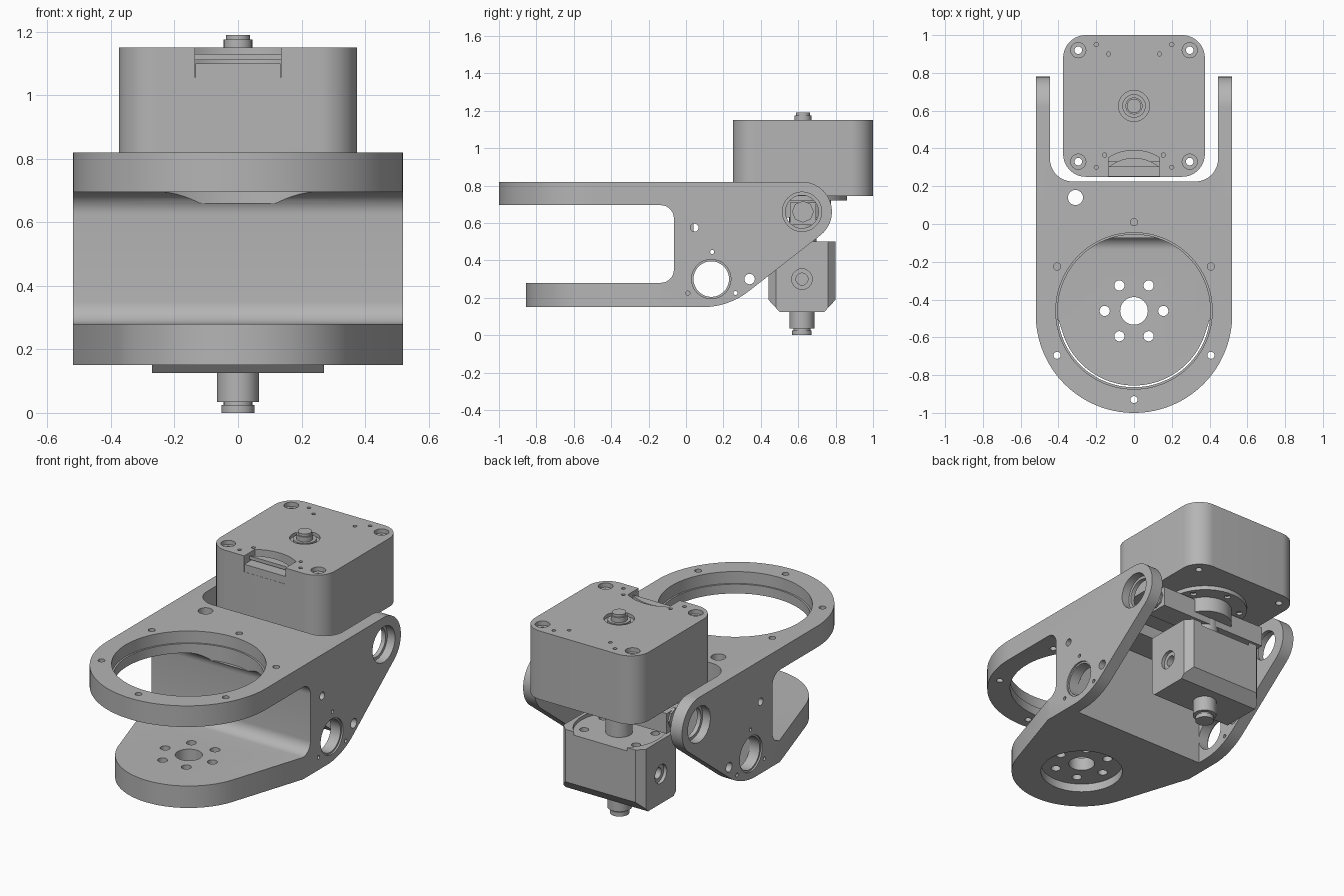
import bpy, bmesh
from math import sin, cos, radians, tau

cube = bpy.data.objects.get("Cube")
if cube:
    bpy.data.objects.remove(cube, do_unlink=True)

grey = bpy.data.materials.new("machined_grey")
grey.use_nodes = True
colour = (0.46, 0.46, 0.46, 1)
grey.diffuse_color = colour
grey.node_tree.nodes["Principled BSDF"].inputs["Base Color"].default_value = colour


def arc(cx, cy, r, a, b, n=16):
    return [(cx + r * cos(radians(a + (b - a) * i / n)),
             cy + r * sin(radians(a + (b - a) * i / n))) for i in range(n + 1)]


def circle(cx, cy, r, n=48):
    return [(cx + r * cos(tau * i / n), cy + r * sin(tau * i / n)) for i in range(n)]


def rect(x0, x1, y0, y1, r=0):
    if r == 0:
        return [(x0, y0), (x1, y0), (x1, y1), (x0, y1)]
    return (arc(x0 + r, y0 + r, r, 180, 270) + arc(x1 - r, y0 + r, r, 270, 360)
            + arc(x1 - r, y1 - r, r, 0, 90) + arc(x0 + r, y1 - r, r, 90, 180))


def prism(name, pts, lo, hi, axis="z"):
    """Extrude a 2D outline along an axis."""
    bm = bmesh.new()
    place = (lambda a, b, h: (a, b, h)) if axis == "z" else (lambda a, b, h: (h, a, b))
    rings = [[bm.verts.new(place(a, b, h)) for a, b in pts] for h in (lo, hi)]
    for ring in rings:
        bm.faces.new(ring)
    for i in range(len(pts)):
        j = (i + 1) % len(pts)
        bm.faces.new((rings[0][i], rings[0][j], rings[1][j], rings[1][i]))
    bmesh.ops.recalc_face_normals(bm, faces=bm.faces)
    mesh = bpy.data.meshes.new(name)
    bm.to_mesh(mesh)
    bm.free()
    mesh.materials.append(grey)
    obj = bpy.data.objects.new(name, mesh)
    bpy.context.collection.objects.link(obj)
    return obj


def activate(obj):
    bpy.ops.object.select_all(action="DESELECT")
    obj.select_set(True)
    bpy.context.view_layer.objects.active = obj


def cut(obj, pts, lo, hi, axis="z"):
    cutter = prism("cutter", pts, lo, hi, axis)
    cutter.hide_render = True
    mod = obj.modifiers.new("cut", "BOOLEAN")
    mod.operation, mod.solver, mod.object = "DIFFERENCE", "EXACT", cutter
    activate(obj)
    bpy.ops.object.modifier_apply(modifier=mod.name)
    bpy.data.objects.remove(cutter, do_unlink=True)


# Bracket: C-shaped side profile with two plates and two rear arms
W, IN = 0.52, 0.445
profile = ([(-1, 0.82), (-1, 0.695)]
           + arc(-0.135, 0.625, 0.07, 90, 0, 10) + arc(-0.135, 0.35, 0.07, 0, -90, 10)
           + [(-0.855, 0.28), (-0.855, 0.15)]
           + arc(0.089, 0.55, 0.4, -90, -52) + arc(0.62, 0.66, 0.16, -52, 90, 32))
bracket = prism("bracket", profile, -W, W, "x")

# Rounded plan of the top and bottom plates
for y, sweep, z0, z1 in ((-0.48, arc(0, -0.48, W, 0, -180, 64), 0.5, 1),
                         (-0.135, [(W, -0.135)] + arc(0, -0.46, 0.395, -18, -162, 64)
                          + [(-W, -0.135)], 0, 0.5)):
    cut(bracket, [(0.7, y)] + sweep + [(-0.7, y), (-0.7, -1.2), (0.7, -1.2)], z0, z1)

# Space between the arms and behind the wall
cut(bracket, rect(-IN, IN, 0.225, 1.3, 0.12), 0, 1)
cut(bracket, rect(-IN, IN, 0.04, 0.5), 0, 0.695)

# Large ring bore with its seat, and bolt circle
cut(bracket, circle(0, -0.46, 0.404, 96), 0.66, 1)
cut(bracket, circle(0, -0.46, 0.414, 96), 0.75, 1)
for i in range(6):
    a = radians(90 + 60 * i)
    cut(bracket, circle(0.47 * cos(a), -0.46 + 0.47 * sin(a), 0.019, 16), 0.6, 1)
    a += radians(30)
    cut(bracket, circle(0.155 * cos(a), -0.46 + 0.155 * sin(a), 0.027, 24), 0, 0.4)
cut(bracket, circle(-0.31, 0.14, 0.04, 32), 0.6, 1)
cut(bracket, circle(0, -0.46, 0.073), 0, 0.4)
cut(bracket, circle(0, -0.46, 0.23, 64), 0, 0.2)

# Arm bores and small holes on both sides
for s in (-1, 1):
    def side_hole(y, z, r, depth=0.12):
        lo, hi = sorted((s * (W + 0.05), s * (W + 0.05 - depth - 0.02)))
        cut(bracket, circle(y, z, r, 48 if r > 0.05 else 16), lo, hi, "x")
    for y, z, r in ((0.62, 0.66, 0.088), (0.135, 0.3, 0.095), (0.34, 0.3, 0.028),
                    (0.045, 0.575, 0.022), (0.14, 0.445, 0.011),
                    (0.01, 0.225, 0.011), (0.265, 0.225, 0.011)):
        side_hole(y, z, r)
    side_hole(0.62, 0.66, 0.105, 0.08)
    side_hole(0.135, 0.3, 0.105, 0.04)

# Upper motor housing with front notch, screw pockets and shaft recess
CY = 0.625
housing = prism("upper_housing", rect(-0.375, 0.375, 0.25, 1, 0.12), 0.745, 1.15)
cut(housing, rect(-0.135, 0.135, 0.2, 0.35), 1.055, 1.2)
cut(housing, arc(0, 0.14, 0.25, 57, 123), 1.055, 1.2)
cut(housing, circle(0, CY, 0.082), 1.13, 1.2)
for x in (-0.295, 0.295):
    for y in (0.33, 0.92):
        cut(housing, circle(x, y, 0.04, 32), 1.125, 1.2)
        cut(housing, circle(x, y, 0.02, 16), 0.7, 1.2)
for s in (-1, 1):
    for x, y in ((0.2, 0.95), (0.135, 0.9), (0.2, 0.3), (0.155, 0.365)):
        cut(housing, circle(s * x, y, 0.011, 12), 1.11, 1.2)
prism("notch_block", rect(-0.134, 0.134, 0.251, 0.33), 1.05, 1.1)
prism("notch_disc", arc(0, 0.14, 0.21, 50, 130), 1.11, 1.13)
prism("shaft_collar", circle(0, CY, 0.062), 1.12, 1.146)
prism("upper_shaft", circle(0, CY, 0.045), 1.1, 1.175)
prism("upper_shaft_tip", circle(0, CY, 0.038), 1.17, 1.19)

# Flange, hub and cross arms below the housing
flange = prism("flange", circle(0, CY, 0.235, 64), 0.72, 0.75)
for i in range(6):
    a = tau * (i + 0.5) / 6
    cut(flange, circle(0.195 * cos(a), CY + 0.195 * sin(a), 0.018, 16), 0.7, 0.735)
prism("hub", circle(0, CY, 0.15), 0.63, 0.73)
prism("centre_shaft", circle(0, CY, 0.073), 0.45, 0.65)
cross = prism("cross_arm", rect(0.555, 0.695, 0.59, 0.71), -0.36, 0.36, "x")
for s in (-1, 1):
    cut(cross, circle(CY, 0.66, 0.03, 24), *sorted((s * 0.3, s * 0.45)), "x")
    prism("cross_arm_nut", circle(CY, 0.66, 0.058, 8), *sorted((s * 0.35, s * 0.37)), "x")

# Lower motor block with chamfered corners
c = 0.04
plan = [(0.27 - c, 0.44), (0.27, 0.44 + c), (0.27, 0.8 - c), (0.27 - c, 0.8),
        (c - 0.27, 0.8), (-0.27, 0.8 - c), (-0.27, 0.44 + c), (c - 0.27, 0.44)]
block = prism("lower_block", plan, 0.125, 0.5)
for y, inward in ((0.44, 0.06), (0.8, -0.06)):
    cut(block, [(y - inward, 0.06), (y + inward * 2, 0.06), (y + inward, 0.125),
                (y, 0.19), (y - inward, 0.19)], -0.4, 0.4, "x")
cut(block, circle(0, 0.62, 0.25, 64), 0.48, 0.6)
for x in (-0.17, 0.17):
    for y in (0.53, 0.71):
        cut(block, circle(x, y, 0.025, 16), 0.44, 0.6)
for s in (-1, 1):
    cut(block, circle(0.62, 0.3, 0.055, 32), *sorted((s * 0.25, s * 0.35)), "x")
    cut(block, circle(0.62, 0.3, 0.032, 24), *sorted((s * 0.17, s * 0.35)), "x")
prism("lower_shaft", circle(0, 0.62, 0.066), 0.035, 0.14)
prism("lower_shaft_neck", circle(0, 0.62, 0.045), 0.02, 0.04)
prism("lower_shaft_tip", circle(0, 0.62, 0.052), 0, 0.025)

# Smooth curved walls, crisp edges
for obj in bpy.context.collection.objects:
    if obj.type == "MESH" and obj.data.materials and obj.data.materials[0] == grey:
        activate(obj)
        bpy.ops.object.shade_smooth_by_angle(angle=radians(25))
